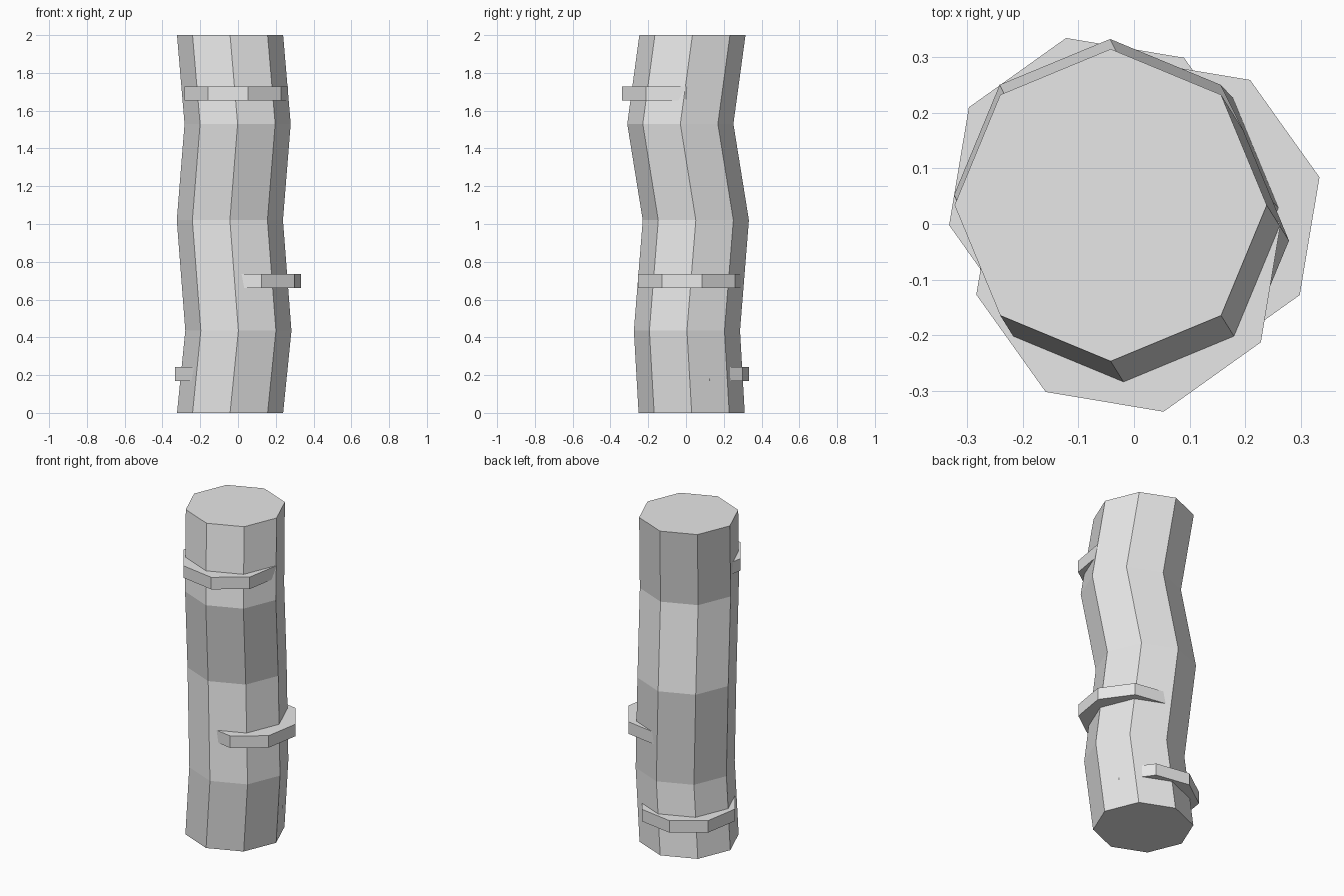
import bpy, bmesh
from math import cos, sin, radians, tau

cube = bpy.data.objects.get("Cube")
if cube:
    bpy.data.objects.remove(cube, do_unlink=True)

SIDES = 8
RADIUS = 0.281

# Single flat grey
grey = bpy.data.materials.new("light_grey")
grey.use_nodes = True
colour = (0.8, 0.8, 0.8, 1)
grey.diffuse_color = colour
for node in grey.node_tree.nodes:
    if node.type == 'BSDF_PRINCIPLED':
        node.inputs["Base Color"].default_value = colour


def octagonal_column(name, centres, turn=0.0):
    """Skin a capped eight-sided column through a list of centres."""
    bm = bmesh.new()
    rings = []
    for cx, cy, z in centres:
        angles = [radians(turn) + tau * i / SIDES for i in range(SIDES)]
        rings.append([bm.verts.new((cx + RADIUS * cos(a), cy + RADIUS * sin(a), z))
                      for a in angles])
    for low, high in zip(rings, rings[1:]):
        for i in range(SIDES):
            j = (i + 1) % SIDES
            bm.faces.new((low[i], low[j], high[j], high[i]))
    bm.faces.new(rings[0][::-1])
    bm.faces.new(rings[-1])
    mesh = bpy.data.meshes.new(name)
    bm.to_mesh(mesh)
    bm.free()
    mesh.materials.append(grey)
    obj = bpy.data.objects.new(name, mesh)
    bpy.context.collection.objects.link(obj)
    return obj


# Crooked stalk
octagonal_column("stalk", [
    (-0.042, 0.03, 0),
    (0.002, 0.005, 0.435),
    (-0.043, 0.052, 1.02),
    (-0.002, -0.03, 1.53),
    (-0.042, 0.034, 2),
])

# Off-centre ledges poking out of the stalk
HALF = 0.037
ledges = {
    "lower_ledge": (-0.059, 0.061, 0.207),
    "middle_ledge": (0.06, 0.021, 0.699),
    "upper_ledge": (-0.01, -0.064, 1.69),
}
for name, (x, y, z) in ledges.items():
    octagonal_column(name, [(x, y, z - HALF), (x, y, z + HALF)], turn=13)
